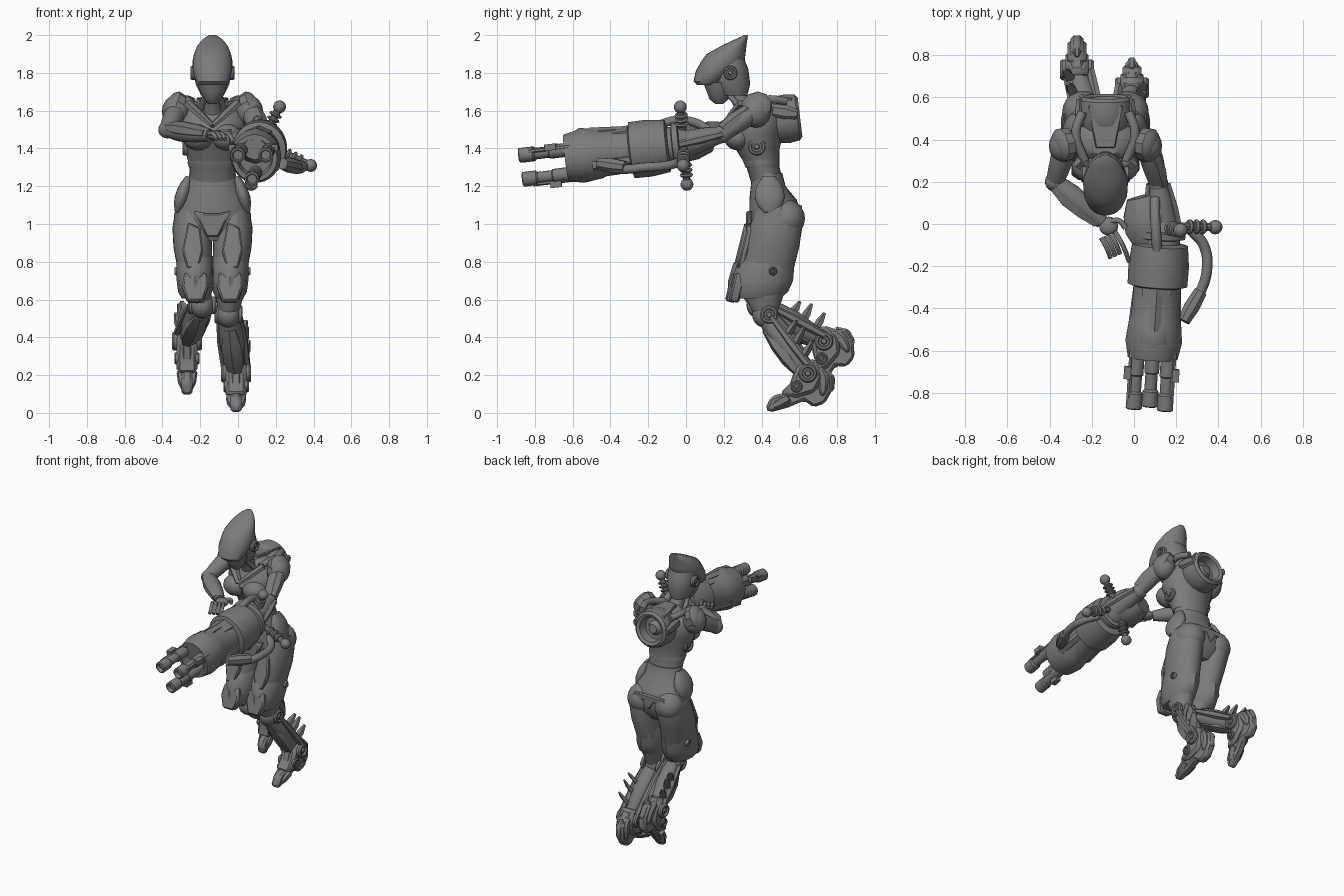
import bpy, bmesh, math
from mathutils import Vector as V, Matrix, Quaternion

if "Cube" in bpy.data.objects:
    bpy.data.objects.remove(bpy.data.objects["Cube"])

grey = bpy.data.materials.new("armour_grey")
grey.use_nodes = True
grey.diffuse_color = (0.2, 0.2, 0.2, 1)
grey.node_tree.nodes["Principled BSDF"].inputs["Base Color"].default_value = (0.2, 0.2, 0.2, 1)
CX = -0.135  # body centre line


def add(name, bm, bevel=0, angle=35):
    bmesh.ops.recalc_face_normals(bm, faces=bm.faces)
    me = bpy.data.meshes.new(name)
    bm.to_mesh(me)
    bm.free()
    me.materials.append(grey)
    me.shade_smooth()
    me.set_sharp_from_angle(angle=math.radians(angle))
    ob = bpy.data.objects.new(name, me)
    bpy.context.collection.objects.link(ob)
    if bevel:
        m = ob.modifiers.new("bevel", "BEVEL")
        m.width, m.segments = bevel, 1
    return ob


def skin(name, rings, angle=35):
    """Join rings of points into a closed shell."""
    bm = bmesh.new()
    loops = [[bm.verts.new(p) for p in r] for r in rings]
    n = len(loops[0])
    for a, b in zip(loops, loops[1:]):
        for i in range(n):
            j = (i + 1) % n
            bm.faces.new((a[i], a[j], b[j], b[i]))
    bm.faces.new(loops[0])
    bm.faces.new(loops[-1])
    return add(name, bm, 0, angle)


def loft(name, rings, n=28):
    """Stack of level ellipses: x, y, z, x radius, y radius."""
    turn = [math.tau * i / n for i in range(n)]
    return skin(name, [[V((x + a * math.cos(t), y + b * math.sin(t), z)) for t in turn]
                       for x, y, z, a, b in rings], 40)


def lathe(name, base, way, profile, n=24, wide=1, tall=1):
    """Turned shape along a direction; profile is distance, radius."""
    base, way = V(base), V(way).normalized()
    q = way.to_track_quat("Z", "Y")
    turn = [math.tau * (i + 0.5) / n for i in range(n)]
    return skin(name, [[base + way * d + q @ V((r * wide * math.cos(t), r * tall * math.sin(t), 0))
                        for t in turn] for d, r in profile])


def limb(name, p, q, radii, n=16, wide=1, tall=1):
    p, q = V(p), V(q)
    length = (q - p).length
    prof = [(length * i / (len(radii) - 1), r) for i, r in enumerate(radii)]
    return lathe(name, p, q - p, prof, n, wide, tall)


def ball(name, c, size, n=20):
    bm = bmesh.new()
    s = size if isinstance(size, tuple) else (size,) * 3
    bmesh.ops.create_uvsphere(bm, u_segments=n, v_segments=n // 2, radius=1,
                              matrix=Matrix.Translation(c) @ Matrix.Diagonal((*s, 1)))
    return add(name, bm)


def disc(name, c, way, r, depth):
    """Joint cap with a raised rim and sunken middle."""
    return lathe(name, c, way, [(0, r), (depth * .7, r), (depth, r * .85), (depth, r * .65),
                                (depth * .6, r * .55), (depth * .6, r * .35), (depth, r * .25)], 20)


def plate(name, pts, half, centre=(0, 0, 0), rot=None, bevel=0.008, axis="x"):
    """Extruded outline, in y-z (axis x) or x-z (axis y)."""
    bm = bmesh.new()
    def put(a, b, s):
        return V((s, a, b)) if axis == "x" else V((a, s, b))
    vs = [bm.verts.new(put(a, b, -half)) for a, b in pts]
    face = bm.faces.new(vs)
    out = bmesh.ops.extrude_face_region(bm, geom=[face])
    step = V((2 * half, 0, 0)) if axis == "x" else V((0, 2 * half, 0))
    bmesh.ops.translate(bm, vec=step, verts=[g for g in out["geom"] if isinstance(g, bmesh.types.BMVert)])
    bm.transform(Matrix.Translation(centre) @ (rot or Matrix()))
    return add(name, bm, bevel)


def tube(name, pts, r):
    cu = bpy.data.curves.new(name, "CURVE")
    cu.dimensions, cu.bevel_depth, cu.bevel_resolution, cu.use_fill_caps = "3D", r, 3, True
    sp = cu.splines.new("BEZIER")
    sp.bezier_points.add(len(pts) - 1)
    for b, p in zip(sp.bezier_points, pts):
        b.co = p
        b.handle_left_type = b.handle_right_type = "AUTO"
    cu.materials.append(grey)
    ob = bpy.data.objects.new(name, cu)
    bpy.context.collection.objects.link(ob)


# Head: swept-back helmet, skull, jaw and ear caps
loft("helmet", [(CX, (f + b) / 2, z, w, (b - f) / 2) for z, f, b, w in (
    (1.735, .06, .16, .07), (1.755, .04, .20, .09), (1.81, .052, .26, .104), (1.86, .08, .31, .106),
    (1.90, .11, .315, .098), (1.945, .19, .32, .08), (1.98, .265, .325, .05), (2.0, .31, .328, .02))])
loft("skull", [(CX, .255, 1.68, .06, .07), (CX, .24, 1.74, .09, .1), (CX, .23, 1.82, .098, .1), (CX, .24, 1.87, .09, .07)])
loft("face", [(CX, .175, 1.635, .022, .02), (CX, .175, 1.66, .045, .05), (CX, .17, 1.70, .066, .06), (CX, .17, 1.75, .08, .08)])
limb("neck", (CX, .25, 1.72), (CX, .34, 1.56), (.05, .045, .05, .065))

# Torso, chest and collar
loft("torso", [(CX, .43, 1.22, .12, .085), (CX, .405, 1.31, .122, .088), (CX, .378, 1.40, .15, .118), (CX, .37, 1.48, .175, .145),
               (CX, .385, 1.55, .18, .135), (CX, .395, 1.61, .145, .1), (CX, .38, 1.65, .07, .06)])
loft("waist_ring", [(CX, .405, 1.30, .125, .09), (CX, .4, 1.325, .132, .095), (CX, .395, 1.345, .128, .095)])
for s, side in ((-1, "right"), (1, "left")):
    ball(side + "_chest", (CX + s * .075, .275, 1.46), (.085, .075, .07))
    limb(side + "_collar", (CX + s * .13, .3, 1.64), (CX, .2, 1.52), (.035, .032, .02), 6, 1, .6)
    limb(side + "_neck_cord", (CX + s * .04, .23, 1.68), (CX + s * .07, .32, 1.58), (.014, .018))
    disc(side + "_ear", (CX + s * .09, .235, 1.80), (s, 0, 0), .038, .026)
    disc(side + "_rib_cap", (CX + s * .13, .375, 1.41), (s, 0, 0), .048, .03)
    # Shoulders, back straps and hip guards
    ball(side + "_shoulder", (CX + s * .195, .37, 1.595), (.073, .08, .085))
    lathe(side + "_shoulder_cup", (CX + s * .175, .38, 1.61), (s, -.2, .5),
          [(0, .078), (.04, .082), (.062, .065), (.075, .03)], 10)
    tube(side + "_back_strap", [(CX + s * .1, .3, 1.63), (CX + s * .14, .43, 1.66), (CX + s * .11, .53, 1.65)], .022)
    limb(side + "_hip_guard", (CX + s * .125, .44, 1.25), (CX + s * .185, .445, 1.06), (.035, .062, .078, .08, .065, .03), 20, 1, .5)

# Back turbine
lathe("back_turbine", (CX, .43, 1.545), (0, 1, .12),
      [(0, .1), (.05, .125), (.11, .13), (.16, .122), (.175, .105), (.165, .085), (.11, .075), (.11, .05), (.14, .03)], 28)
plate("nape_plate", [(-.045, 0), (.045, 0), (.085, .2), (-.085, .2)], .012, (CX, .36, 1.66),
      Matrix.Rotation(math.radians(-91), 4, "X"), .005, "y")
for s in (-1, 1):
    limb("turbine_clamp", (CX + s * .12, .46, 1.6), (CX + s * .125, .59, 1.58), (.035, .04, .025), 6, .6)

# Pelvis
loft("pelvis", [(CX, .43, 1.27, .122, .08), (CX, .435, 1.2, .135, .092), (CX, .46, 1.13, .175, .125),
                (CX, .475, 1.05, .205, .14), (CX, .47, .97, .2, .13), (CX, .46, .91, .11, .09)])
plate("crotch_plate", [(-.1, 1.07), (-.03, 1.055), (.03, 1.055), (.1, 1.07), (.065, 1.0), (.03, .93), (-.03, .93), (-.065, 1.0)],
      .018, (CX, .335, 0), None, .008, "y")
plate("belt_plate", [(-.12, 1.1), (.12, 1.1), (.15, 1.04), (.04, 1.06), (0, 1.0), (-.04, 1.06), (-.15, 1.04)],
      .012, (CX, .603, 0), None, .006, "y")


# Legs, each from thigh to toe
def leg(side, s, hip, dy, knee, ankle, swing):
    x, kx = hip, CX + s * .092
    loft(side + "_thigh", [(x, .49, 1.08, .09, .12), (x, .475, .98, .107, .14), (x, .445 + dy, .88, .102, .145),
                           (kx, .415 + dy, .76, .093, .145), (kx, .4 + dy, .66, .085, .12), (*knee, .05, .06)])
    loft(side + "_thigh_guard", [(kx, .43 + dy, .83, .092, .135), (kx, .412 + dy, .79, .1, .152), (kx, .395 + dy, .7, .098, .162),
                                 (kx, .38 + dy, .64, .09, .15), (kx, .37 + dy, .605, .07, .115)], 12)
    ball(side + "_buttock", (x, .53, 1.03), (.1, .1, .1))
    m = Matrix.Rotation(math.radians(-14), 4, "X")
    plate(side + "_thigh_front", [(-.025, .15), (.04, .12), (.055, 0), (.03, -.1), (-.03, -.1), (-.055, 0)],
          .018, (x, .302 + dy, .86), m, .008, "y")
    plate(side + "_knee_flap", [(-.055, .08), (0, .04), (.055, .08), (.07, 0), (.042, -.08), (-.042, -.08), (-.07, 0)],
          .028, (kx, .262 + dy, .665), m, .01, "y")
    disc(side + "_thigh_bolt", (kx + s * .088, .45 + dy, .75), (s, 0, 0), .022, .02)
    # Knee and calf
    k, a = V(knee), V(ankle)
    ball(side + "_knee", k, (.062, .07, .07))
    for t in (-1, 1):
        disc(side + "_knee_cap", k + V((t * .05, .02, 0)), (t, 0, 0), .048, .025)
    limb(side + "_calf", k, a, (.05, .065, .07, .058, .045), 12, .95, 1)
    limb(side + "_shin_guard", k.lerp(a, .15) + V((0, -.03, -.03)), k.lerp(a, .95) + V((0, -.03, -.02)), (.035, .06, .062, .035), 6, 1, .7)
    for t in (-1, 1):
        limb(side + "_calf_rail", k.lerp(a, .1) + V((t * .055, .01, .02)), k.lerp(a, .95) + V((t * .06, .02, .02)), (.016, .026, .02), 6)
    for f, h in ((.42, .08), (.6, .1), (.8, .09)):
        p = k.lerp(a, f) + V((s * .045, .02, .02))
        limb(side + "_calf_fin", p, p + V((s * .03, .05, h)), (.03, .034, .014), 4, .95, .5)
    # Foot with heel, ankle joint and pointed toe
    rot = Matrix.Rotation(math.radians(swing), 4, "X")
    plate(side + "_foot", [(-.225, -.19), (-.2, -.13), (-.17, -.115), (-.11, -.1), (-.08, -.01), (-.04, .07), (.05, .065), (.085, .02),
                           (.13, -.01), (.13, -.09), (.09, -.16), (.03, -.18), (-.02, -.145), (-.1, -.18), (-.2, -.208)], .03, ankle, rot, .014)
    plate(side + "_instep", [(-.15, -.11), (-.09, -.05), (-.05, .05), (.04, .08), (.08, -.02), (.04, -.1), (-.06, -.13)], .055, ankle, rot, .018)
    plate(side + "_heel", [(.04, .03), (.09, .03), (.11, -.03), (.105, -.1), (.07, -.13), (.05, -.05)], .045, ankle, rot, .015)
    plate(side + "_heel_spur", [(.09, .035), (.145, -.02), (.14, -.09), (.09, -.12)], .018, ankle, rot, .01)
    for t in (-1, 1):
        way = (t, 0, 0)
        disc(side + "_ankle_cap", a + rot @ V((t * .045, 0, 0)), way, .05, .035)
        disc(side + "_sole_cap", a + rot @ V((t * .045, -.06, -.07)), way, .032, .022)
        limb(side + "_toe_claw", a + rot @ V((t * .03, -.1, -.13)), a + rot @ V((t * .012, -.2, -.185)), (.026, .028, .014), 6)


leg("right", -1, -.24, -.01, (-.19, .39, .57), (-.27, .73, .38), 33)
leg("left", 1, -.03, .01, (-.05, .42, .52), (-.01, .645, .21), 0)

# Right arm reaching across to the cannon
elbow, wrist = V((-.375, .2, 1.5)), V((-.15, .01, 1.47))
limb("right_upper_arm", (-.325, .36, 1.6), elbow, (.05, .055, .05, .042))
ball("right_elbow", elbow, .047)
limb("right_forearm", elbow, wrist, (.04, .056, .05, .034), 12)
limb("right_forearm_guard", elbow.lerp(wrist, .05) + V((-.01, -.01, .015)), wrist + V((-.02, 0, .01)), (.03, .05, .045, .03), 6, 1.1, .8)
ball("right_palm", wrist + V((.03, -.02, 0)), (.045, .045, .028))
for i in range(4):
    p = wrist + V((.06 - .022 * i, -.045 - .01 * i, .008))
    reach = 1.5 if i == 0 else 1
    tube("right_finger", [p, p + V((.025, -.045, 0)) * reach, p + V((.045, -.095, -.03)) * reach], .011)
tube("right_thumb", [wrist + V((.03, 0, .01)), wrist + V((.08, .005, .02)), wrist + V((.11, -.03, .02))], .013)

# Left arm feeding into the cannon
elbow = V((.115, .19, 1.475))
limb("left_upper_arm", (.07, .36, 1.6), elbow, (.05, .056, .05, .042))
limb("left_arm_guard", (.09, .33, 1.6), (.135, .19, 1.5), (.035, .042, .028), 6)
ball("left_elbow", elbow, .048)
limb("left_forearm", elbow, (.14, -.02, 1.42), (.043, .058, .068, .075), 12)
for s in (-1, 1):
    limb("left_forearm_rail", elbow + V((s * .042, 0, 0)), (.14 + s * .075, -.04, 1.42), (.018, .026, .02), 6)

# Cannon body, breech, tapering joints and muzzle
rear, axis = V((.13, 0, 1.425)), V((-.058, -.88, -.105)).normalized()
lathe("cannon_body", rear, axis, [(-.04, .055), (0, .09), (.09, .1), (.1, .14), (.2, .152), (.29, .15), (.3, .118), (.44, .122),
                                  (.46, .13), (.56, .142), (.64, .125), (.64, .1), (.58, .09)], 28, .95, 1)
limb("cannon_breech", (.09, -.09, 1.415), (.035, .13, 1.44), (.09, .115, .105, .07), 10, 1.05, .85)
lathe("cannon_hump", rear + V((0, 0, .05)), axis, [(.4, .03), (.47, .085), (.56, .1), (.64, .06)], 10)
lathe("cannon_spine", rear + V((0, 0, .075)), axis, [(.26, .07), (.28, .075), (.46, .06)], 6, 1.1, .8)
lathe("cannon_collar", rear, axis, [(.03, .1), (.035, .118), (.065, .118), (.07, .1)])
frame = axis.to_track_quat("Z", "Y")
for i in range(3):
    # Barrels with outer clips
    spin = Quaternion(axis, math.tau * i / 3)
    out = spin @ (frame @ V((0, -1, 0)))
    lathe("barrel", rear + out * .085, axis, [(.5, .036), (.72, .036), (.725, .03), (.8, .03), (.81, .039), (.88, .039),
                                             (.885, .03), (.86, .024)], 14)
    limb("barrel_rod", rear + out * .117 + axis * .6, rear + out * .117 + axis * .83, (.012, .012), 6)
    limb("barrel_clip", rear + out * .132 + axis * .68, rear + out * .132 + axis * .74, (.024, .024), 4)
    limb("body_rib", rear + spin @ (frame @ V((0, .1, 0))) + axis * .3, rear + spin @ (frame @ V((0, .11, 0))) + axis * .5, (.03, .035), 6)

# Coiled rods with ball ends
for end in ((.22, -.03, 1.62), (.385, -.015, 1.31), (.07, .005, 1.21)):
    e, c = V(end), V((.125, -.01, 1.43))
    limb("ball_rod", c, e, (.02, .02), 10)
    ball("ball_end", e, .034)
    for f in (.5, .62, .74):
        limb("rod_coil", c.lerp(e, f), c.lerp(e, f + .07), (.03, .036, .03), 12)

# Cables and rear handle
tube("feed_cable", [(.27, -.03, 1.33), (.33, -.1, 1.31), (.345, -.22, 1.30), (.3, -.35, 1.29), (.24, -.45, 1.31)], .025)
limb("cable_socket", (.315, -.32, 1.3), (.235, -.46, 1.32), (.034, .04, .032), 8)
tube("top_cable", [(.1, .12, 1.5), (.1, .04, 1.54), (.105, -.05, 1.55), (.11, -.13, 1.53)], .024)
